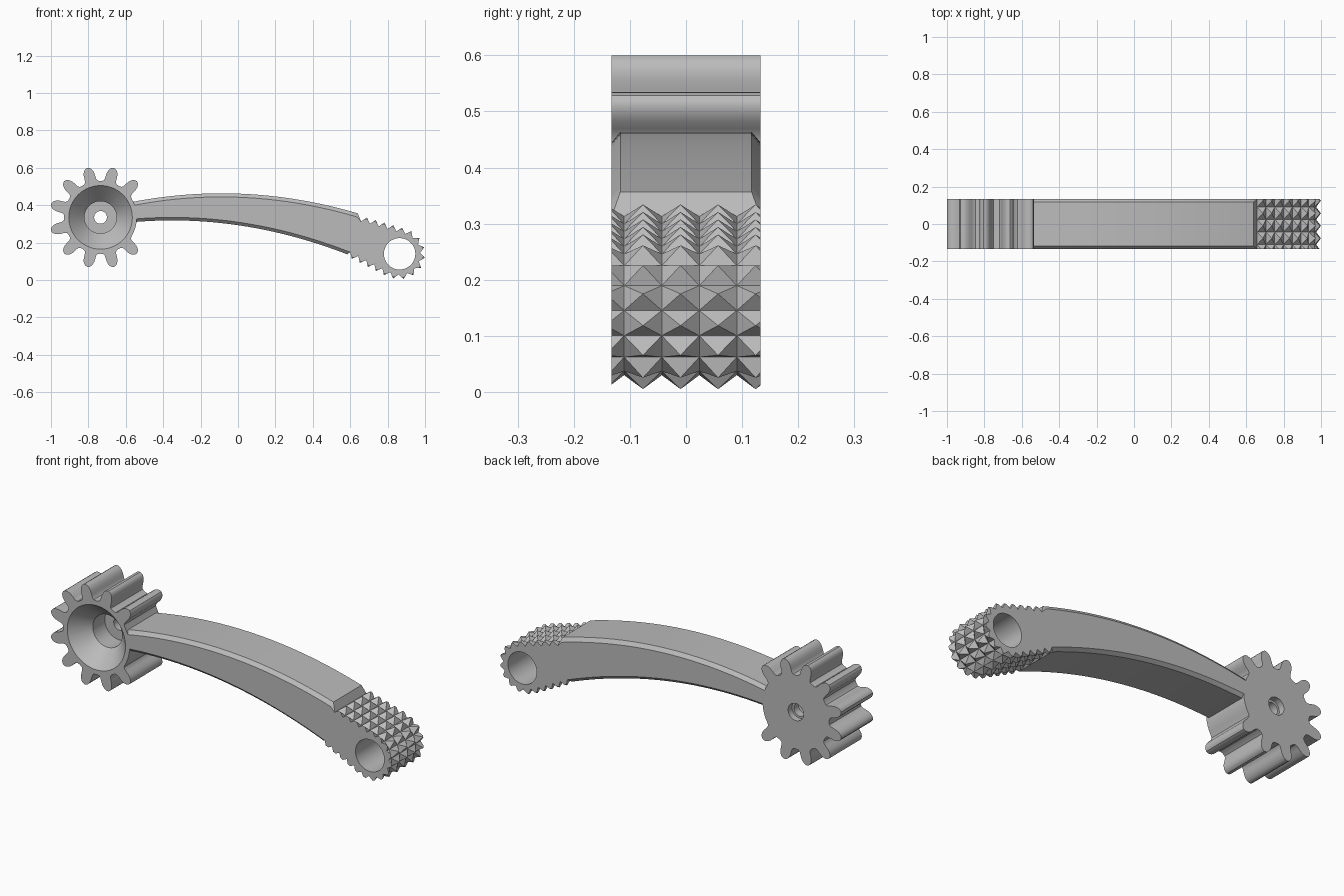
import bpy, bmesh, math
from mathutils import Vector

old = bpy.data.objects.get("Cube")
if old:
    bpy.data.objects.remove(old, do_unlink=True)

HALF = 0.133                      # half the thickness along y
GEAR = Vector((-0.735, 0.335))    # gear centre in x, z
EYE = Vector((0.864, 0.14))       # tip hole centre in x, z

grey = bpy.data.materials.new("plain grey")
grey.use_nodes = True
colour = (0.5, 0.5, 0.5, 1)
grey.diffuse_color = colour
grey.node_tree.nodes["Principled BSDF"].inputs["Base Color"].default_value = colour


def polar(centre, radius, degrees):
    a = math.radians(degrees)
    return centre + Vector((math.cos(a), math.sin(a))) * radius


def finish(name, bm, smooth=True):
    bmesh.ops.recalc_face_normals(bm, faces=bm.faces[:])
    mesh = bpy.data.meshes.new(name)
    bm.to_mesh(mesh)
    bm.free()
    mesh.materials.append(grey)
    obj = bpy.data.objects.new(name, mesh)
    bpy.context.collection.objects.link(obj)
    if smooth:
        shade(obj)
    return obj


def activate(obj):
    bpy.ops.object.select_all(action='DESELECT')
    obj.select_set(True)
    bpy.context.view_layer.objects.active = obj


def shade(obj):
    activate(obj)
    bpy.ops.object.shade_smooth_by_angle(angle=math.radians(28))


def loft(bm, rings):
    """Skin closed rings of equal length and cap both ends."""
    rows = [[bm.verts.new(p) for p in ring] for ring in rings]
    n = len(rows[0])
    for a, b in zip(rows, rows[1:]):
        for i in range(n):
            bm.faces.new((a[i], a[(i + 1) % n], b[(i + 1) % n], b[i]))
    bm.faces.new(rows[0])
    bm.faces.new(rows[-1])


def bore(obj, centre, profile, steps=64):
    """Subtract a turned shape, given as (radius, y) pairs, from the part."""
    bm = bmesh.new()
    rings = []
    for r, y in profile:
        ring = [polar(centre, r, 360 * i / steps) for i in range(steps)]
        rings.append([(p.x, y, p.y) for p in ring])
    loft(bm, rings)
    cutter = finish("bore_cutter", bm, False)
    cutter.hide_render = True
    mod = obj.modifiers.new("bore", 'BOOLEAN')
    mod.operation = 'DIFFERENCE'
    mod.solver = 'EXACT'
    mod.object = cutter
    activate(obj)
    bpy.ops.object.modifier_apply(modifier=mod.name)
    bpy.data.objects.remove(cutter, do_unlink=True)


# Gear: ten rounded teeth, with the two facing the arm left out
flank = [(0.197, 10.5), (0.206, 8.6), (0.222, 7.8), (0.24, 7), (0.254, 5.7),
         (0.265, 4), (0.271, 2.2)]
outline = []
for k in range(12):
    mid = 15 + 30 * k
    outline.append(polar(GEAR, 0.194, mid - 15))
    if k in (0, 11):
        outline += [polar(GEAR, 0.194, mid + d) for d in (-10, -5, 0, 5, 10)]
        continue
    outline += [polar(GEAR, r, mid - d) for r, d in flank]
    outline.append(polar(GEAR, 0.274, mid))
    outline += [polar(GEAR, r, mid + d) for r, d in reversed(flank)]
bm = bmesh.new()
loft(bm, [[(p.x, y, p.y) for p in outline] for y in (-HALF, HALF)])
gear = finish("gear", bm, False)

# Conical recess, pocket, axle hole and rear counterbore
bore(gear, GEAR, [(0.177, -HALF - 0.01), (0.17, -HALF), (0.086, -0.04),
                  (0.086, 0.06), (0.034, 0.06), (0.034, 0.1),
                  (0.045, 0.1), (0.045, HALF + 0.01)])
shade(gear)


# Curved arm: chamfered section swept between two arcs
def section(top, bottom, c):
    right = [(HALF - c, bottom.y), (HALF, bottom.y + c),
             (HALF, top.y - 1.2 * c), (HALF - c, top.y)]
    ring = right + [(-y, z) for y, z in reversed(right)]
    span = top.y - bottom.y
    return [(bottom.x + (top.x - bottom.x) * (z - bottom.y) / span, y, z)
            for y, z in ring]


top_start, low_start = Vector((0.658, 0.313)), Vector((0.6, 0.15))
rings = []
STEPS = 32
for i in range(STEPS + 1):
    t = i / STEPS
    xt = -0.57 + 1.21 * t
    xb = -0.56 + 1.145 * t
    zt = 0.4635 - 0.202 * (xt + 0.0875) ** 2
    zb = 0.3187 - 0.207 * (xb + 0.352) ** 2
    rings.append(section(Vector((xt, zt)), Vector((xb, zb)), 0.016))
rings.append(section(top_start, low_start, 0.0005))   # sloped end step
bm = bmesh.new()
loft(bm, rings)
finish("arm", bm)

# Gripping tip: rows of pyramids wrapped around a rounded end
R, ARC, FIRST, LAST = 0.11, 8, 74.6, -116.6
arc = [polar(EYE, R, FIRST + (LAST - FIRST) * i / ARC) for i in range(ARC + 1)]
path = [top_start.lerp(arc[0], i / 5) for i in range(5)] + arc
path += [arc[-1].lerp(low_start, i / 5) for i in range(1, 6)]
PITCH = 0.0669
lines = [-0.177 + PITCH * j for j in range(6)]
bm = bmesh.new()
grid = [[bm.verts.new((p.x, y, p.y)) for y in lines] for p in path]
for i in range(len(path) - 1):
    a, b = path[i], path[i + 1]
    d = (b - a).normalized()
    peak = (a + b) / 2 + Vector((-d.y, d.x)) * 0.029
    for j in range(5):
        apex = bm.verts.new((peak.x, lines[j] + PITCH / 2, peak.y))
        base = [grid[i][j], grid[i + 1][j], grid[i + 1][j + 1], grid[i][j + 1]]
        for k in range(4):
            bm.faces.new((base[k], base[(k + 1) % 4], apex))
for j in range(5):
    bm.faces.new((grid[0][j], grid[0][j + 1], grid[-1][j + 1], grid[-1][j]))

# Trim the pyramids flush with the arm sides and close them
for side in (-1, 1):
    bmesh.ops.bisect_plane(bm, geom=bm.verts[:] + bm.edges[:] + bm.faces[:],
                           plane_co=(0, side * HALF, 0),
                           plane_no=(0, side, 0), clear_outer=True)
bmesh.ops.holes_fill(bm, edges=[e for e in bm.edges if e.is_boundary], sides=0)
tip = finish("gripping_tip", bm, False)
bore(tip, EYE, [(0.084, -HALF - 0.02), (0.084, HALF + 0.02)])
shade(tip)
